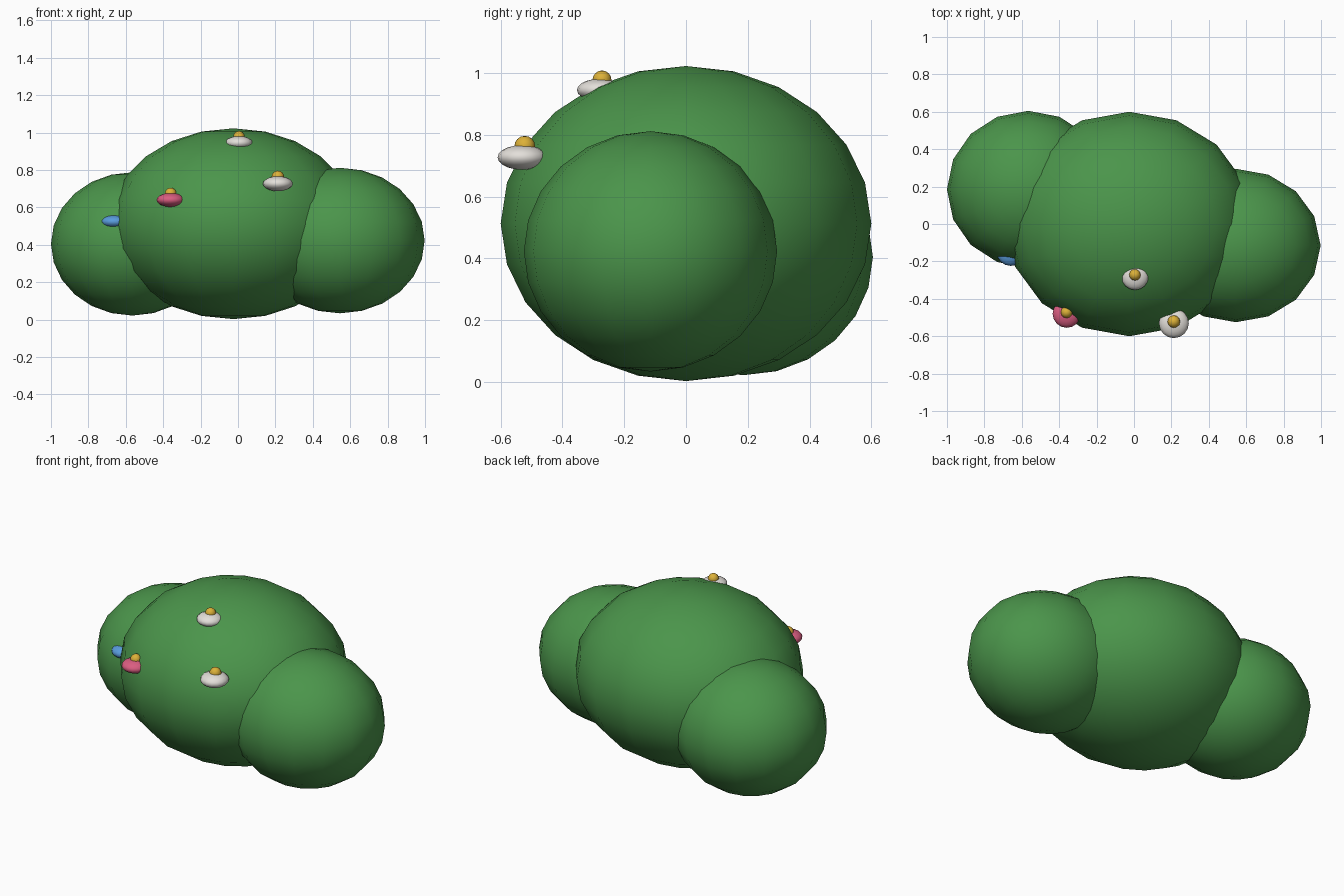
import bpy

cube = bpy.data.objects.get("Cube")
if cube:
    bpy.data.objects.remove(cube, do_unlink=True)


def make_material(name, rgb):
    mat = bpy.data.materials.new(name)
    mat.use_nodes = True
    color = (*rgb, 1.0)
    mat.diffuse_color = color
    bsdf = next(n for n in mat.node_tree.nodes if n.type == 'BSDF_PRINCIPLED')
    bsdf.inputs["Base Color"].default_value = color
    return mat


leaf_green = make_material("leaf green", (0.07, 0.30, 0.07))
white = make_material("petal white", (0.77, 0.74, 0.70))
pink = make_material("petal pink", (0.70, 0.11, 0.22))
blue = make_material("petal blue", (0.10, 0.33, 0.72))
yellow = make_material("pollen yellow", (0.72, 0.44, 0.04))


def ellipsoid(name, center, radii, mat, segments, rings):
    bpy.ops.mesh.primitive_uv_sphere_add(segments=segments, ring_count=rings,
                                         radius=1, location=center)
    obj = bpy.context.object
    obj.name = name
    obj.scale = radii
    bpy.ops.object.transform_apply(location=False, rotation=False, scale=True)
    bpy.ops.object.shade_smooth()
    obj.data.materials.append(mat)
    return obj


# Three overlapping leafy mounds
mounds = [
    ("middle_mound", (-0.025, 0, 0.513), (0.66, 0.60, 0.51)),
    ("right_mound", (-0.565, 0.185, 0.405), (0.435, 0.42, 0.383)),
    ("left_mound", (0.545, -0.115, 0.423), (0.453, 0.41, 0.389)),
]
for name, center, radii in mounds:
    ellipsoid(name, center, radii, leaf_green, 16, 12)

# Flowers: a flattened petal disc with a round centre on top
flowers = [
    ("top_flower", (0.005, -0.28, 0.945), 0.073, white),
    ("front_flower", (0.213, -0.53, 0.727), 0.08, white),
    ("pink_flower", (-0.36, -0.48, 0.64), 0.075, pink),
    ("blue_flower", (-0.66, -0.15, 0.523), 0.074, blue),
]
for name, (x, y, z), r, mat in flowers:
    ellipsoid(name + "_petals", (x, y, z), (r, r, r * 0.5), mat, 16, 10)
    ellipsoid(name + "_centre", (x, y + 0.008, z + 0.45 * r),
              (r * 0.42,) * 3, yellow, 12, 8)
